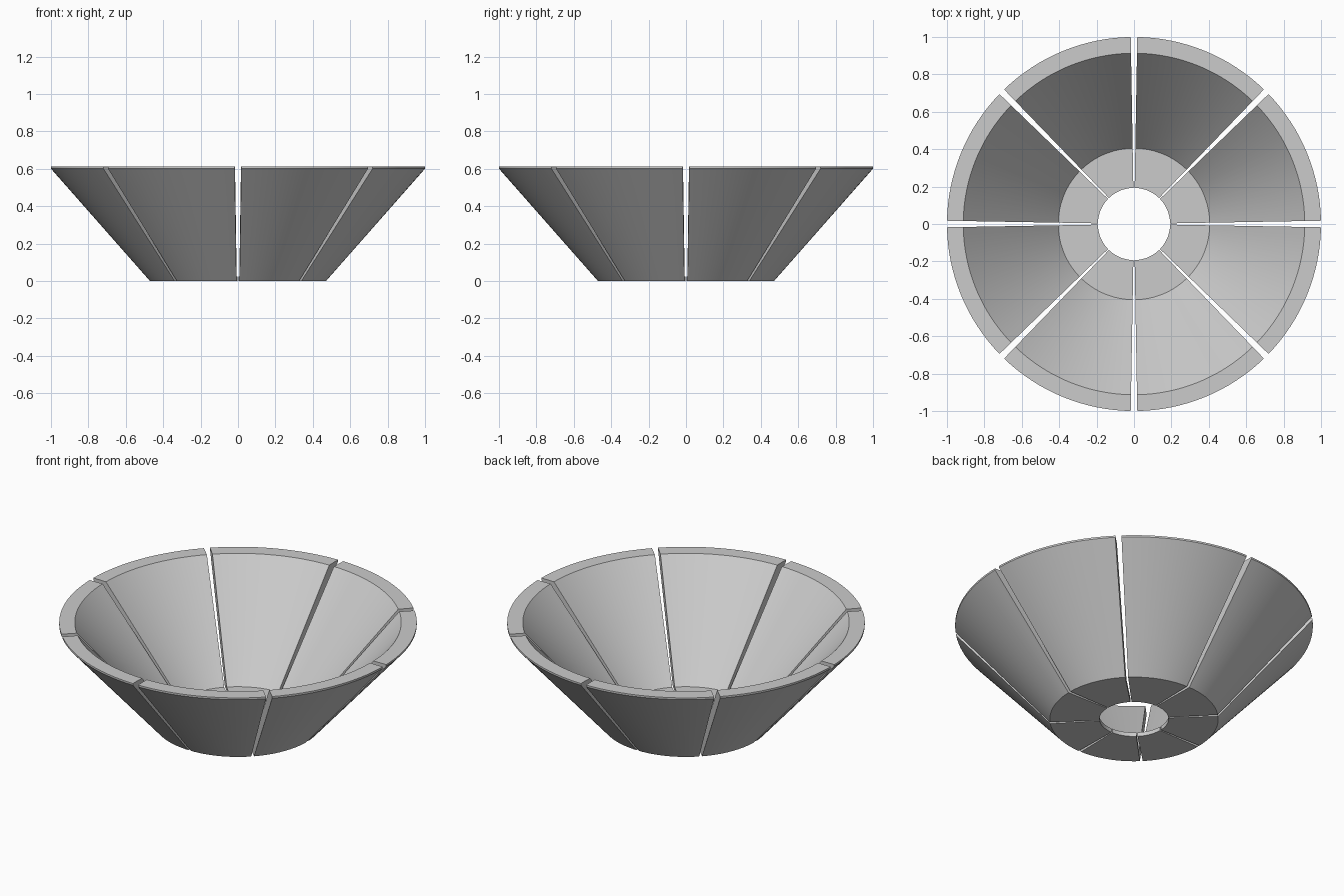
import bpy
import bmesh
from math import radians, sin, cos

cube = bpy.data.objects.get("Cube")
if cube:
    bpy.data.objects.remove(cube, do_unlink=True)

SEGMENTS = 8
HALF_GAP = radians(1)
STEPS = 16

# Wall and floor cross-section as (radius, height)
PROFILE = [(0.193, 0), (0.471, 0), (1.0, 0.6), (1.0, 0.611),
           (0.913, 0.611), (0.405, 0.025), (0.193, 0.025)]

grey = bpy.data.materials.new("plain grey")
grey.use_nodes = True
colour = (0.6, 0.6, 0.6, 1)
grey.diffuse_color = colour
grey.node_tree.nodes["Principled BSDF"].inputs["Base Color"].default_value = colour


def bowl_segment(name, start, end):
    """Sweep the cross-section around z and cap both ends."""
    bm = bmesh.new()
    rings = []
    for i in range(STEPS + 1):
        a = start + (end - start) * i / STEPS
        rings.append([bm.verts.new((r * cos(a), r * sin(a), z)) for r, z in PROFILE])
    n = len(PROFILE)
    for r0, r1 in zip(rings, rings[1:]):
        for j in range(n):
            k = (j + 1) % n
            bm.faces.new((r0[j], r0[k], r1[k], r1[j]))
    bm.faces.new(rings[0])
    bm.faces.new(rings[-1])
    bmesh.ops.recalc_face_normals(bm, faces=bm.faces)
    mesh = bpy.data.meshes.new(name)
    bm.to_mesh(mesh)
    bm.free()
    mesh.materials.append(grey)
    obj = bpy.data.objects.new(name, mesh)
    bpy.context.collection.objects.link(obj)
    return obj


# Ring of separate wedges with narrow radial gaps
bpy.ops.object.select_all(action='DESELECT')
step = radians(360 / SEGMENTS)
for i in range(SEGMENTS):
    seg = bowl_segment(f"bowl_segment_{i + 1}", i * step + HALF_GAP, (i + 1) * step - HALF_GAP)
    seg.select_set(True)
    bpy.context.view_layer.objects.active = seg
bpy.ops.object.shade_smooth_by_angle(angle=radians(30))
